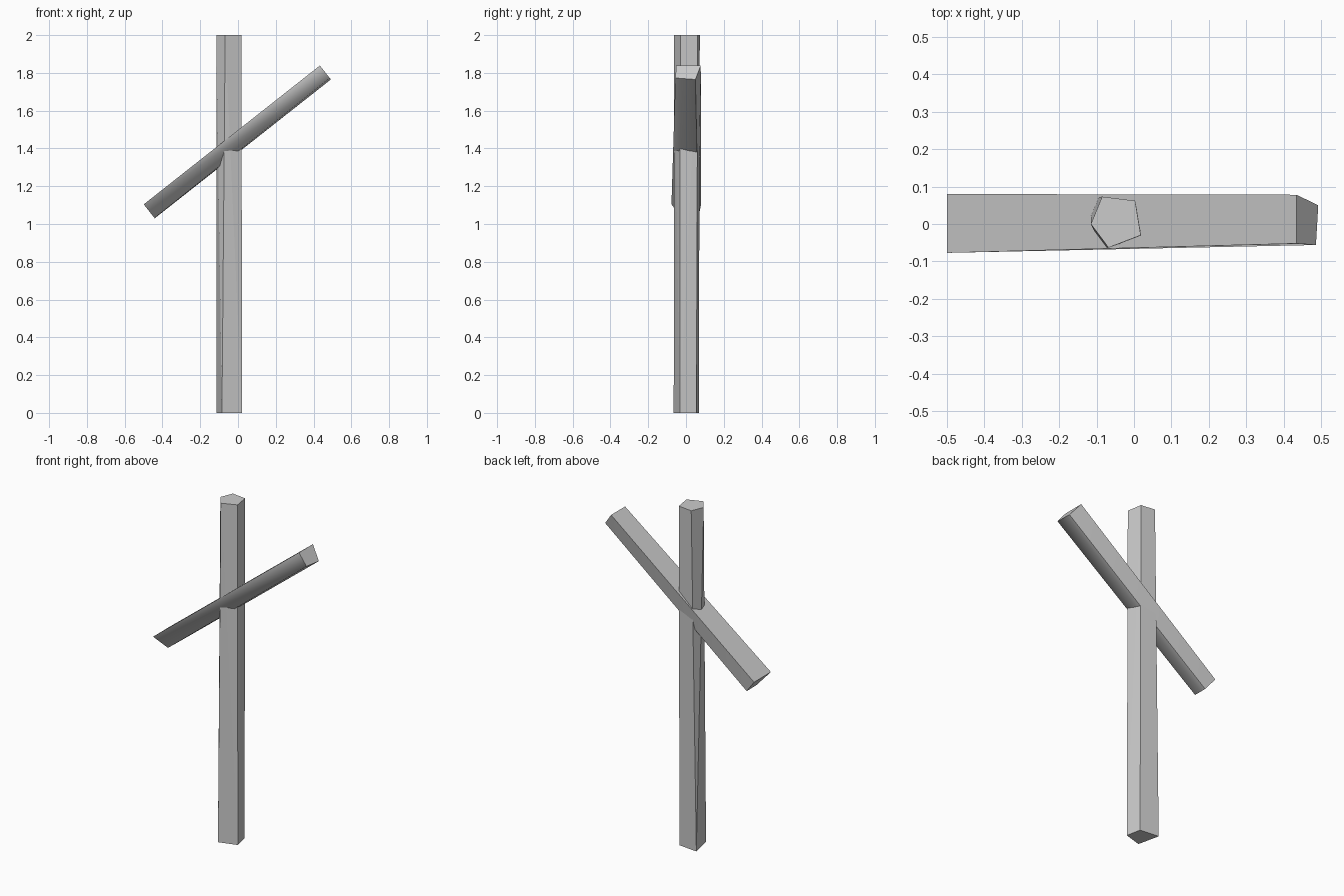
import bpy, bmesh, math
from mathutils import Vector

if "Cube" in bpy.data.objects:
    bpy.data.objects.remove(bpy.data.objects["Cube"])


def hewn(name, end_a, end_b):
    """Rough-cut timber: convex solid between two end outlines."""
    bm = bmesh.new()
    for p in end_a + end_b:
        bm.verts.new(p)
    bmesh.ops.convex_hull(bm, input=bm.verts[:])
    bmesh.ops.dissolve_limit(bm, angle_limit=math.radians(1), verts=bm.verts[:], edges=bm.edges[:])
    bmesh.ops.recalc_face_normals(bm, faces=bm.faces[:])
    mesh = bpy.data.meshes.new(name)
    bm.to_mesh(mesh)
    bm.free()
    ob = bpy.data.objects.new(name, mesh)
    bpy.context.collection.objects.link(ob)
    return ob


# upright post: four-sided foot, five-sided top
foot = [(-.115, .068), (.004, .055), (.022, -.033), (-.085, -.065)]
top = [(-.085, .073), (.003, .062), (.018, -.03), (-.068, -.063), (-.115, 0)]
hewn("post", [(x, y, 0) for x, y in foot], [(x, y, 2) for x, y in top])

# slanted crossbeam: outlines are (offset down across the beam, y)
low, high = Vector((-.47, 0, 1.067)), Vector((.4625, 0, 1.802))
axis = (high - low).normalized()
down = Vector((axis.z, 0, -axis.x))
low_end = [(-.047, .08), (-.047, -.077), (.045, -.02), (.047, .065)]
high_end = [(-.047, .078), (-.047, -.052), (.037, -.056), (.047, .05)]
beam = hewn("crossbeam",
            [low + down * t + Vector((0, y, 0)) for t, y in low_end],
            [high + down * t + Vector((0, y, 0)) for t, y in high_end])
bpy.context.view_layer.objects.active = beam
beam.select_set(True)
bpy.ops.object.shade_smooth_by_angle(angle=math.radians(60))
